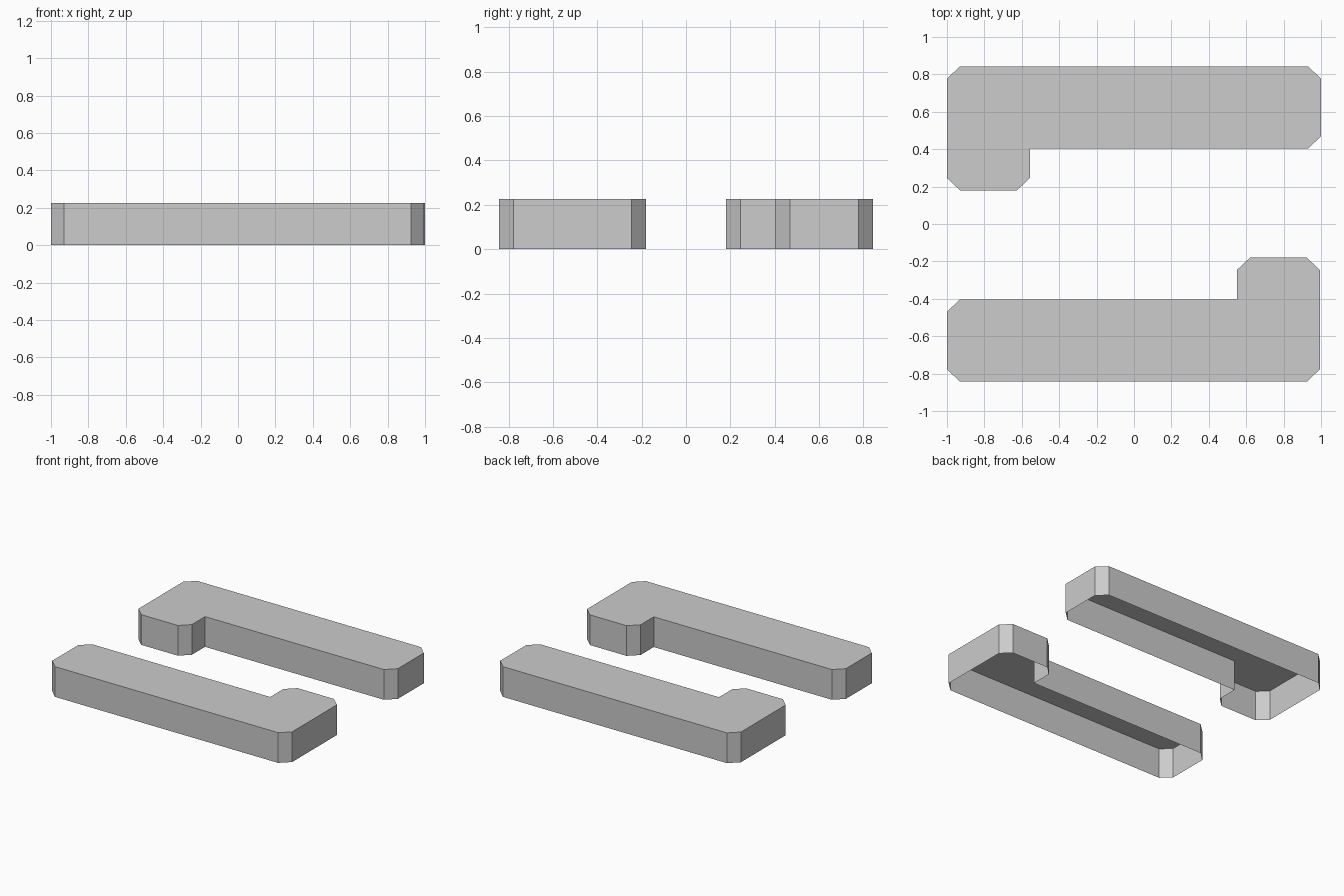
import bpy
import bmesh
from mathutils import Vector

default = bpy.data.objects.get("Cube")
if default:
    bpy.data.objects.remove(default, do_unlink=True)

HEIGHT = 0.227
CHAMFER = (0.07, 0.066)

grey = bpy.data.materials.new("light_grey")
grey.use_nodes = True
grey.diffuse_color = (0.604, 0.604, 0.604, 1)
grey.node_tree.nodes["Principled BSDF"].inputs["Base Color"].default_value = grey.diffuse_color


def chamfered(corners):
    """Cut every convex corner of a counter-clockwise right-angled outline."""
    points = []
    for i, corner in enumerate(corners):
        p = Vector(corner)
        before = (Vector(corners[i - 1]) - p).normalized()
        after = (Vector(corners[(i + 1) % len(corners)]) - p).normalized()
        if after.cross(before) > 0:
            for d in (before, after):
                points.append(p + Vector((d.x * CHAMFER[0], d.y * CHAMFER[1])))
        else:
            points.append(p)
    return points


def open_shell(name, corners):
    """Flat top with thin side walls, open underneath."""
    bm = bmesh.new()
    outline = chamfered(corners)
    top = [bm.verts.new((p.x, p.y, HEIGHT)) for p in outline]
    base = [bm.verts.new((p.x, p.y, 0)) for p in outline]
    bm.faces.new(top)
    for i in range(len(top)):
        j = (i + 1) % len(top)
        bm.faces.new((base[i], base[j], top[j], top[i]))
    mesh = bpy.data.meshes.new(name)
    bm.to_mesh(mesh)
    bm.free()
    mesh.materials.append(grey)
    obj = bpy.data.objects.new(name, mesh)
    bpy.context.collection.objects.link(obj)


# Back block: long arm with a foot at its right end pointing forward
back = [(-1, 0.18), (-0.556, 0.18), (-0.556, 0.403),
        (1, 0.403), (1, 0.843), (-1, 0.843)]
open_shell("back_l_block", back)

# Front block: the same outline turned half round, a touch shorter
front = [(max(-x - 0.006, -1), -y) for x, y in back]
open_shell("front_l_block", front)
